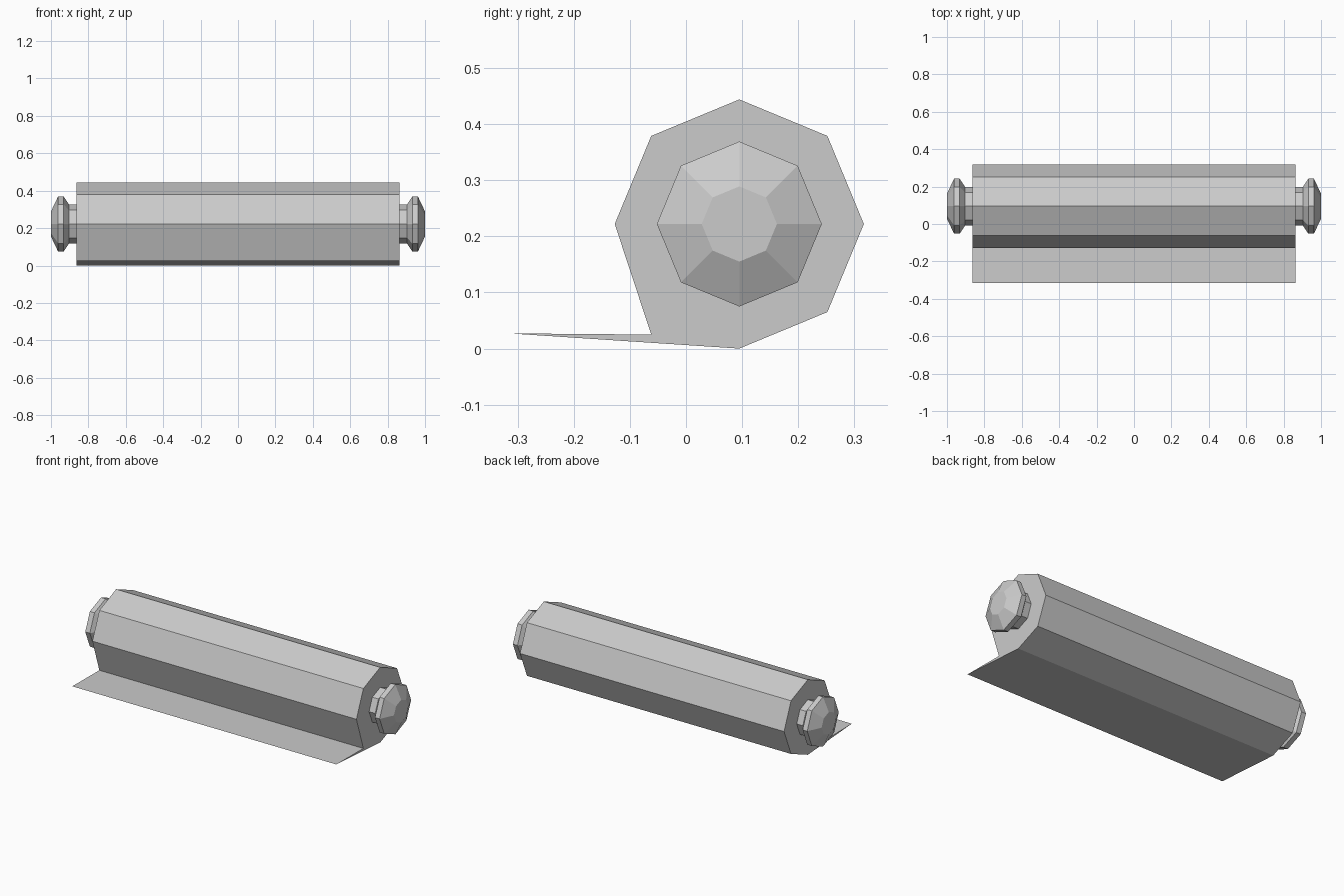
import bpy, bmesh, math

if "Cube" in bpy.data.objects:
    bpy.data.objects.remove(bpy.data.objects["Cube"])

CY, CZ, R = 0.095, 0.222, 0.222   # roll axis and radius
HALF = 0.863                      # half length of the paper roll


def skin(name, rings):
    """Closed solid through a list of equal-length point rings."""
    bm = bmesh.new()
    loops = [[bm.verts.new(p) for p in ring] for ring in rings]
    n = len(loops[0])
    for a, b in zip(loops, loops[1:]):
        for i in range(n):
            j = (i + 1) % n
            bm.faces.new((a[i], a[j], b[j], b[i]))
    bm.faces.new(loops[0][::-1])
    bm.faces.new(loops[-1])
    bmesh.ops.recalc_face_normals(bm, faces=bm.faces)
    mesh = bpy.data.meshes.new(name)
    bm.to_mesh(mesh)
    bm.free()
    obj = bpy.data.objects.new(name, mesh)
    bpy.context.collection.objects.link(obj)
    return obj


def octagon(x, r):
    return [(x, CY + r * math.sin(k * math.pi / 4), CZ + r * math.cos(k * math.pi / 4))
            for k in range(8)]


# Rolled paper: octagon whose lower front corner opens into a loose flap
def paper_section(x):
    ring = octagon(x, R)
    ring[5:6] = [(x, -0.315, 0.027), (x, CY - R * math.sin(math.pi / 4), 0.025)]
    return ring


skin("paper_roll", [paper_section(-HALF), paper_section(HALF)])

# Rod end and faceted knob on each side
for side, label in ((-1, "left"), (1, "right")):
    profile = [(HALF - 0.01, 0.104), (0.903, 0.104), (0.932, 0.147),
               (0.962, 0.147), (1.0, 0.067)]
    skin(label + "_rod_knob", [octagon(side * x, r) for x, r in profile])
